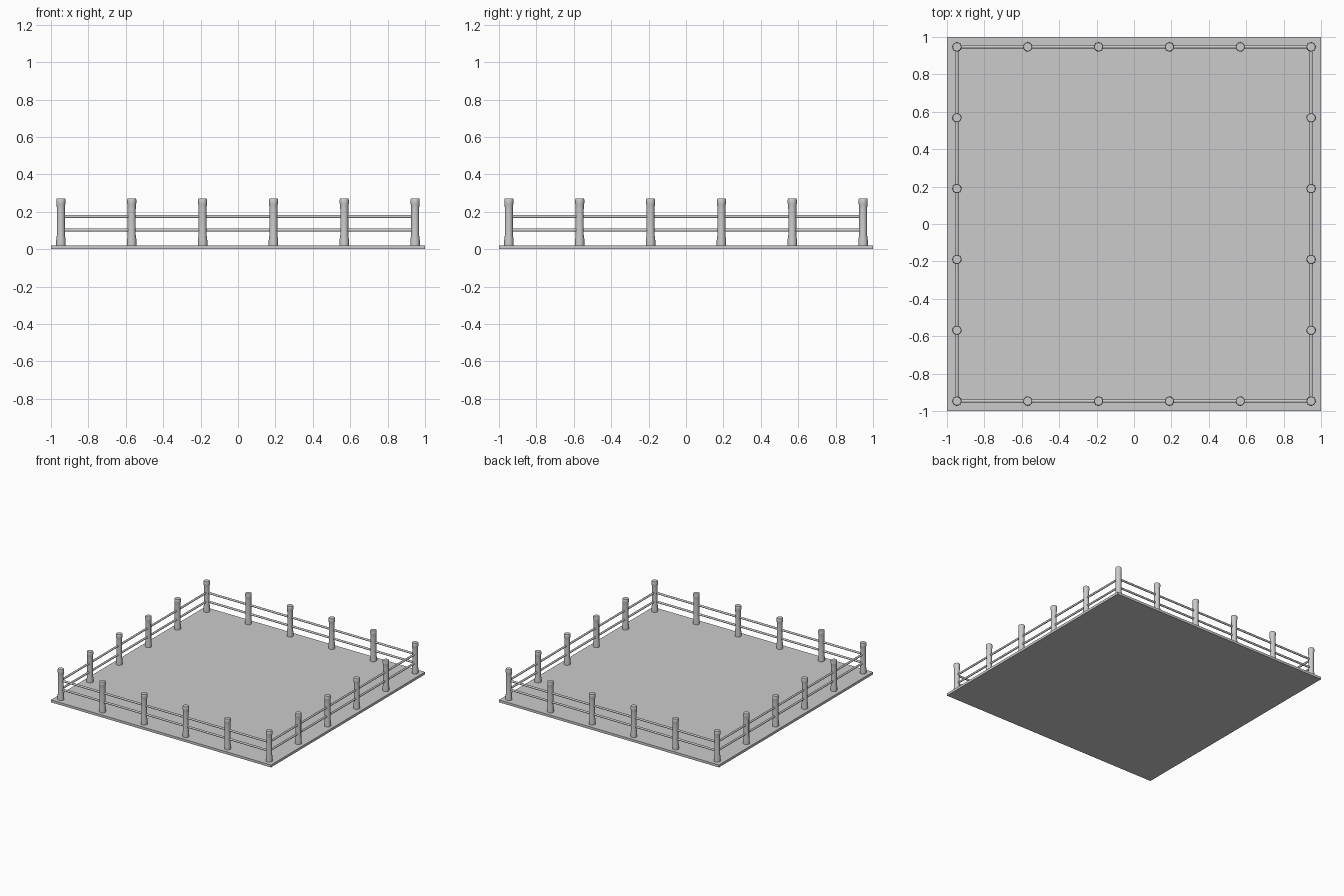
import bpy, bmesh, math
from mathutils import Matrix, Vector

if "Cube" in bpy.data.objects:
    bpy.data.objects.remove(bpy.data.objects["Cube"])

EDGE = 0.947      # fence line distance from centre
COUNT = 6         # posts per side
STEP = 2 * EDGE / (COUNT - 1)


def finish(name, bm, smooth=False):
    bmesh.ops.recalc_face_normals(bm, faces=bm.faces)
    mesh = bpy.data.meshes.new(name)
    bm.to_mesh(mesh)
    bm.free()
    obj = bpy.data.objects.new(name, mesh)
    bpy.context.collection.objects.link(obj)
    if smooth:
        bpy.context.view_layer.objects.active = obj
        obj.select_set(True)
        bpy.ops.object.shade_smooth_by_angle(angle=math.radians(35))
        obj.select_set(False)
    return obj


# floor slab
bm = bmesh.new()
bmesh.ops.create_cube(bm, size=1, matrix=Matrix.Translation((0, 0, 0.01)) @ Matrix.Diagonal((2, 2, 0.02, 1)))
finish("floor", bm)

# turned post: flared foot, slim shaft, wider cap
PROFILE = [(0.025, 0.0), (0.025, 0.05), (0.0215, 0.075), (0.0215, 0.215),
           (0.0225, 0.235), (0.0245, 0.245), (0.0245, 0.265), (0.022, 0.27)]
SIDES = 16
bm = bmesh.new()
rings = [[bm.verts.new((r * math.cos(2 * math.pi * i / SIDES), r * math.sin(2 * math.pi * i / SIDES), z))
          for i in range(SIDES)] for r, z in PROFILE]
for low, high in zip(rings, rings[1:]):
    for i in range(SIDES):
        j = (i + 1) % SIDES
        bm.faces.new((low[i], low[j], high[j], high[i]))
bm.faces.new(rings[0][::-1])
bm.faces.new(rings[-1])
post = finish("post", bm, True)

# posts around the perimeter, one corner per side
spots = []
for side in range(4):
    turn = Matrix.Rotation(side * math.pi / 2, 3, 'Z')
    for k in range(COUNT - 1):
        spots.append(turn @ Vector((-EDGE + k * STEP, -EDGE, 0)))
post.location = spots[0]
for spot in spots[1:]:
    copy = post.copy()
    copy.location = spot
    bpy.context.collection.objects.link(copy)

# two round rails on every side
for side, name in enumerate(("front", "right", "back", "left")):
    for level, z in (("lower", 0.102), ("upper", 0.174)):
        bm = bmesh.new()
        place = (Matrix.Rotation(side * math.pi / 2, 4, 'Z') @ Matrix.Translation((0, -EDGE, z))
                 @ Matrix.Rotation(math.pi / 2, 4, 'Y'))
        bmesh.ops.create_cone(bm, cap_ends=True, segments=12, radius1=0.008, radius2=0.008,
                              depth=2 * EDGE, matrix=place)
        finish(f"{name}_{level}_rail", bm, True)
